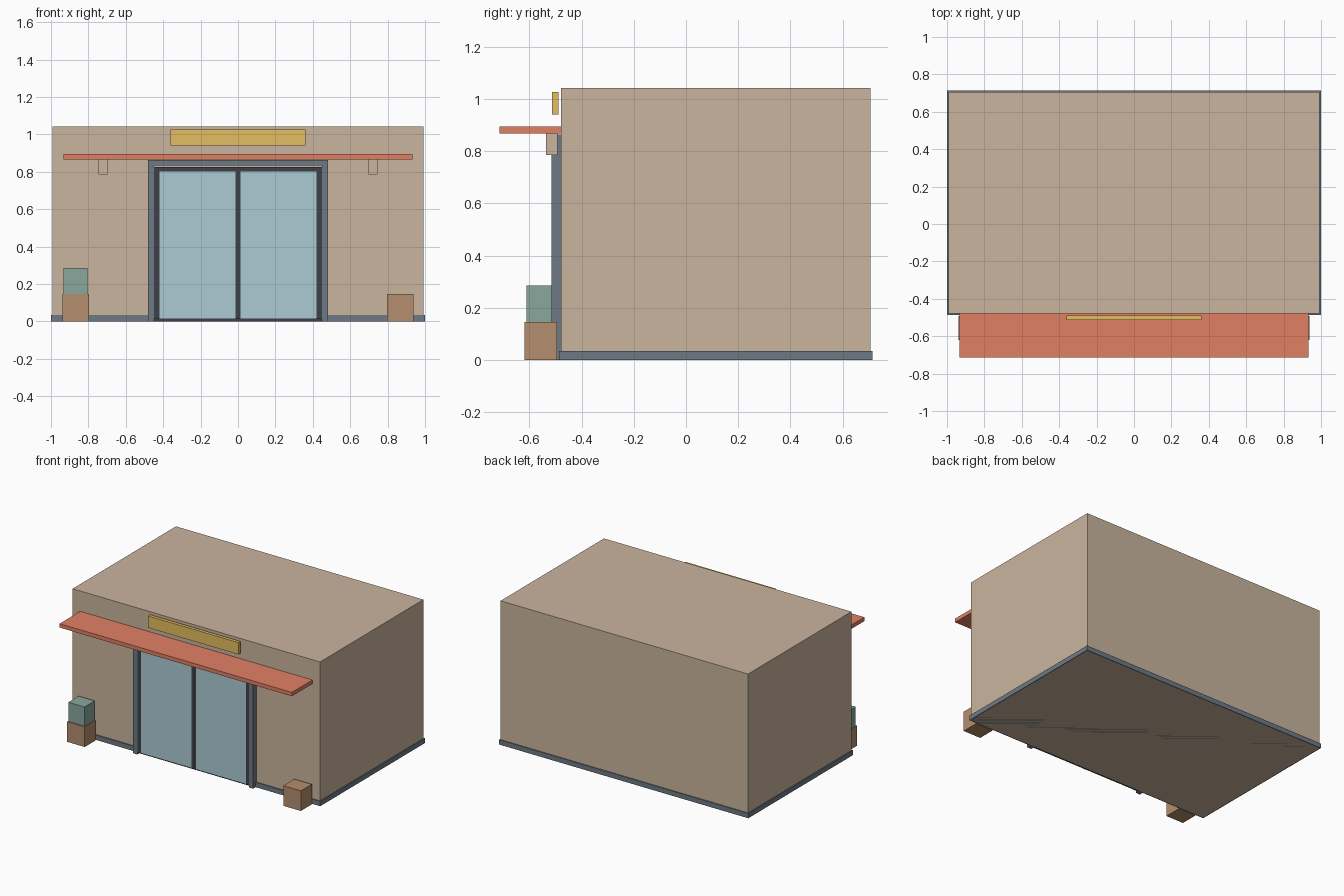
import bpy

if "Cube" in bpy.data.objects:
    bpy.data.objects.remove(bpy.data.objects["Cube"])


def lin(c):
    c /= 255
    return c / 12.92 if c <= 0.04045 else ((c + 0.055) / 1.055) ** 2.4


def material(name, r, g, b):
    m = bpy.data.materials.new(name)
    m.diffuse_color = (lin(r), lin(g), lin(b), 1)
    m.use_nodes = True
    m.node_tree.nodes["Principled BSDF"].inputs["Base Color"].default_value = m.diffuse_color
    return m


def box(name, mat, x, y, z):
    """Axis-aligned box from (min, max) ranges."""
    bpy.ops.mesh.primitive_cube_add(size=1)
    ob = bpy.context.object
    ob.name = name
    for v in ob.data.vertices:
        v.co = [lo + (c + 0.5) * (hi - lo) for c, (lo, hi) in zip(v.co, (x, y, z))]
    ob.data.materials.append(mat)
    return ob


def pair(name, mat, x, y, z):
    """Box on the right and its mirror image on the left."""
    box(name + "_right", mat, x, y, z)
    box(name + "_left", mat, (-x[1], -x[0]), y, z)


tan = material("tan wall", 202, 181, 158)
slate = material("slate trim", 110, 122, 133)
charcoal = material("charcoal frame", 61, 66, 74)
glass = material("pale blue glass", 172, 203, 211)
red = material("terracotta awning", 225, 128, 100)
gold = material("gold sign", 228, 190, 96)
brown = material("brown crate", 181, 142, 110)
teal = material("teal crate", 138, 167, 158)

FRONT = -0.478

# Building shell and plinth, sharing the ground plane
box("building_body", tan, (-0.993, 0.993), (FRONT, 0.707), (0, 1.042))
box("plinth", slate, (-1, 1), (-0.486, 0.714), (0, 0.035))

# Door surround
pair("door_jamb", slate, (0.448, 0.482), (-0.515, FRONT), (0, 0.863))
box("door_lintel", slate, (-0.448, 0.448), (-0.515, FRONT), (0.834, 0.863))

# Sliding doors: dark backing, stiles and rails around glass panes
door_y = (-0.511, -0.492)
box("door_backing", charcoal, (-0.448, 0.448), (-0.492, FRONT), (0, 0.827))
pair("door_stile", charcoal, (0.421, 0.448), door_y, (0.013, 0.827))
box("door_centre_stile", charcoal, (-0.014, 0.014), door_y, (0.013, 0.827))
for side, x in (("right", (0.014, 0.421)), ("left", (-0.421, -0.014))):
    box("door_top_rail_" + side, charcoal, x, door_y, (0.803, 0.827))
    box("door_glass_" + side, glass, x, (-0.509, -0.492), (0.013, 0.803))

# Awning with brackets, and sign board above
box("awning", red, (-0.932, 0.932), (-0.714, FRONT), (0.867, 0.895))
pair("awning_bracket", tan, (0.698, 0.747), (-0.535, -0.492), (0.785, 0.868))
box("sign_board", gold, (-0.362, 0.362), (-0.513, -0.489), (0.941, 1.027))

# Crates beside the entrance
pair("crate", brown, (0.797, 0.938), (-0.619, -0.493), (0, 0.146))
box("top_crate", teal, (-0.934, -0.805), (-0.611, -0.493), (0.146, 0.285))
